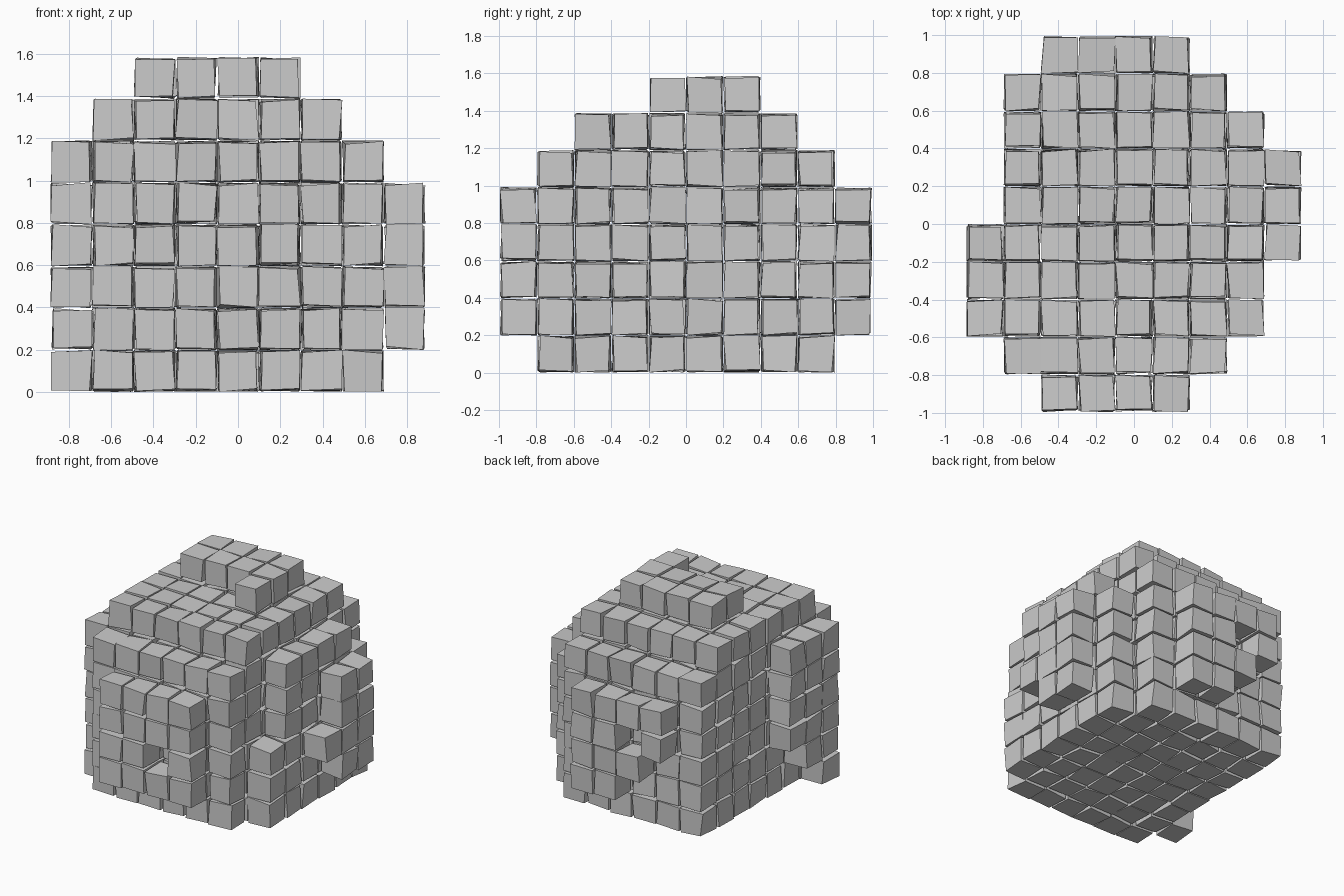
import bpy, bmesh, random
from mathutils import Vector

if "Cube" in bpy.data.objects:
    bpy.data.objects.remove(bpy.data.objects["Cube"])

random.seed(4)
PX, PY, PZ = 0.197, 0.199, 0.198   # cell pitch
HALF, JIT = 0.091, 0.009           # half block size and corner wobble

cells = set()


def fill(xs, ys, zs):
    """Add a box of cells; each range is inclusive."""
    for i in range(xs[0], xs[1] + 1):
        for j in range(ys[0], ys[1] + 1):
            for k in range(zs[0], zs[1] + 1):
                cells.add((i, j, k))


# main body and stepped crown
fill((-3, 2), (1, 8), (0, 5))
fill((-3, 2), (2, 7), (6, 6))
fill((-2, 1), (5, 6), (7, 7))
fill((1, 1), (4, 4), (7, 7))
# front and back bulges, with their missing blocks
fill((-2, 1), (0, 0), (1, 4))
fill((-2, 1), (9, 9), (1, 4))
cells -= {(0, 0, 2), (-1, 9, 3), (-1, 9, 1), (-2, 9, 1), (-2, 9, 2)}
# right bulge
fill((3, 3), (3, 6), (0, 5))
fill((3, 3), (2, 2), (0, 2))
fill((3, 3), (7, 7), (0, 4))
fill((4, 4), (5, 6), (1, 4))
fill((4, 4), (4, 4), (2, 2))
# left bulge
fill((-4, -4), (2, 2), (0, 5))
fill((-4, -4), (3, 3), (1, 5))
fill((-4, -4), (4, 4), (2, 5))

# one wobbly block per cell
bm = bmesh.new()
for i, j, k in sorted(cells):
    centre = Vector((i * PX, (j - 4.5) * PY, 0.1 + k * PZ))
    for v in bmesh.ops.create_cube(bm, size=2 * HALF)["verts"]:
        v.co += centre + Vector([random.uniform(-JIT, JIT) for _ in range(3)])

mesh = bpy.data.meshes.new("stone_blocks")
bm.to_mesh(mesh)
bm.free()
grey = bpy.data.materials.new("stone grey")
grey.diffuse_color = (0.6, 0.6, 0.6, 1)
grey.use_nodes = True
grey.node_tree.nodes["Principled BSDF"].inputs["Base Color"].default_value = grey.diffuse_color
mesh.materials.append(grey)
obj = bpy.data.objects.new("stone_blocks", mesh)
bpy.context.collection.objects.link(obj)
